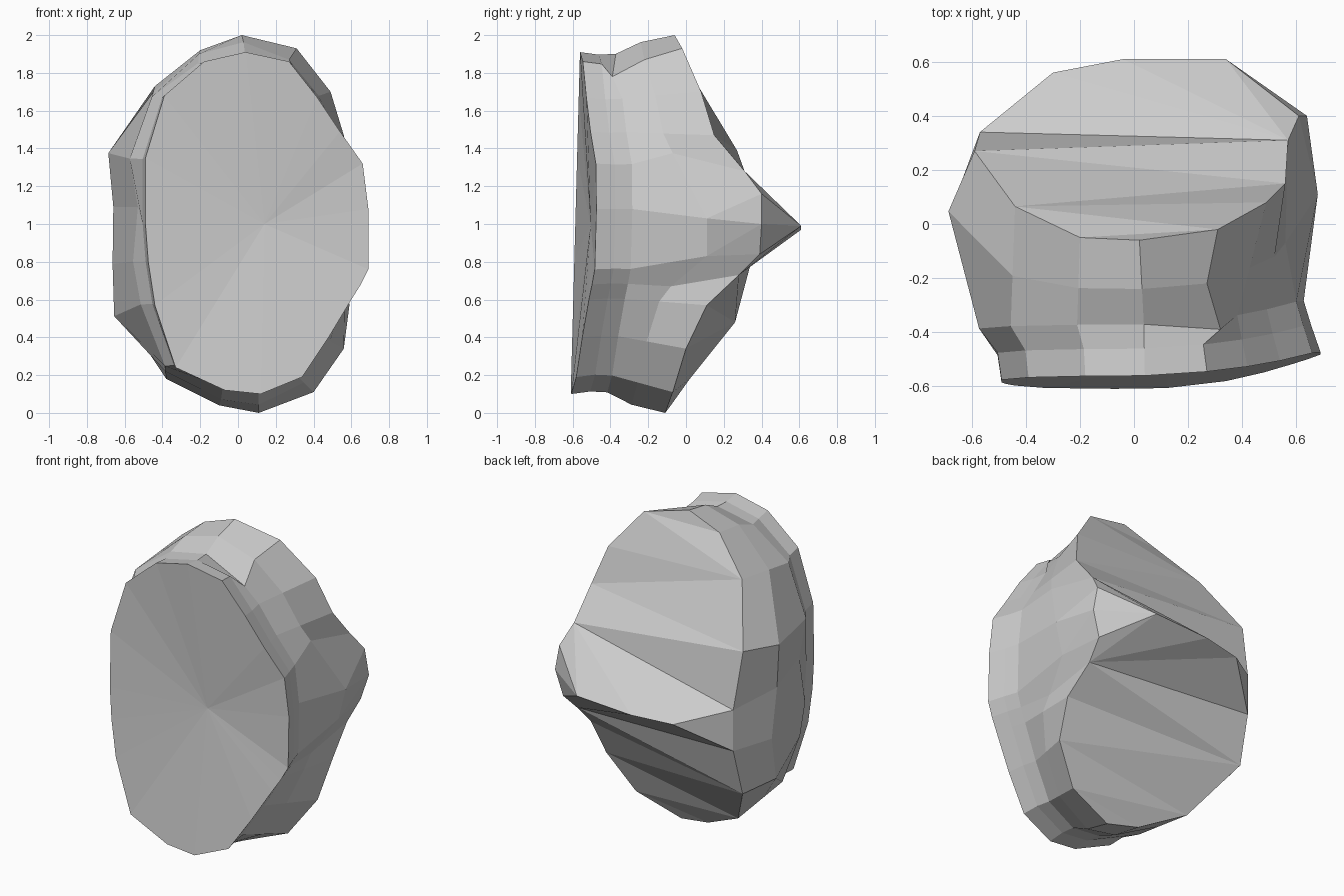
import bpy, bmesh
from mathutils import Vector

if "Cube" in bpy.data.objects:
    bpy.data.objects.remove(bpy.data.objects["Cube"])

# Front plate outline (x, z), clockwise from the top
PLATE = [(.04, 1.91), (.27, 1.86), (.42, 1.67), (.54, 1.49), (.66, 1.32),
         (.69, 1.08), (.69, .76), (.65, .68), (.60, .60), (.48, .40),
         (.34, .19), (.12, .10), (-.07, .12), (-.33, .24), (-.44, .57),
         (-.475, .80), (-.49, 1.0), (-.49, 1.35), (-.39, 1.68), (-.18, 1.86)]
# Rear edge (x, y, z), matching the plate point for point
REAR = [(.02, -.06, 2.0), (.31, -.02, 1.93), (.49, .08, 1.70), (.56, .15, 1.47), (.57, .31, 1.28),
        (.61, .40, 1.16), (.59, .39, .84), (.57, .28, .73), (.59, .11, .57), (.56, 0, .34),
        (.40, -.07, .11), (.11, -.11, 0), (-.10, -.08, .04), (-.38, .02, .18), (-.58, .26, .48),
        (-.57, .34, .78), (-.57, .34, 1.04), (-.59, .27, 1.39), (-.44, .065, 1.73), (-.20, -.05, 1.92)]
# Rear nose ridge, left to right, then its right corner
NOSE = [(-.30, .56, .96), (-.04, .61, .97), (.34, .61, .99), (.64, .40, 1.0)]
# Rear facets by rear-edge index; 20-23 are the nose points
FACETS = [(0, 1, 19), (1, 18, 19), (1, 2, 18), (2, 3, 18), (3, 17, 18), (3, 4, 17), (4, 16, 17),
          (4, 20, 16), (4, 21, 20), (4, 22, 21), (4, 5, 22), (5, 23, 22), (23, 6, 22),
          (6, 7, 22), (7, 21, 22), (7, 20, 21), (7, 15, 20), (15, 16, 20),
          (7, 14, 15), (7, 8, 14), (8, 9, 14), (9, 13, 14), (9, 10, 13), (10, 12, 13), (10, 11, 12)]


def plate_y(x, z):
    return -.613 + .027 * z + .23 * max(0, x) ** 2


def ring_from_plate(right, left, dz, dy):
    """Copy of the plate outline, resized on each side and moved back."""
    return [Vector((x * (right if x > 0 else left), plate_y(x, z) + dy, 1 + (z - 1) * dz))
            for x, z in PLATE]


# Cross-section rings from front to back
rim = ring_from_plate(1, 1, 1, 0)
groove = ring_from_plate(.95, 1.03, .985, .10)
neck = ring_from_plate(.91, 1.17, .99, .19)
neck[1] = Vector((.32, -.39, 1.78))
neck[16] = Vector((-.53, -.38, 1.09))
rear = [Vector(p) for p in REAR]
belly = []
for i, (a, b) in enumerate(zip(rear, neck)):
    t = .34 if 14 <= i <= 17 else .58
    p = a.lerp(b, t)
    p.x *= 1.175 if 14 <= i <= 17 else 1
    p.z += .02 if p.z > 1.8 else -.02 if p.z < .12 else 0
    p.z = max(p.z, .02)
    belly.append(p)
# Dents and bulge on the flanks
for i, p in {1: (.27, -.22, 1.87), 4: (.56, -.07, 1.375), 5: (.68, .11, 1.03),
             6: (.63, .11, .83), 7: (.57, -.08, .67), 16: (-.66, .03, 1.09)}.items():
    belly[i] = Vector(p)

# Body: loft the rings, fan the front, facet the rear
bm = bmesh.new()
rings = [[bm.verts.new(p) for p in ring] for ring in (rim, groove, neck, belly, rear)]
nose = [bm.verts.new(p) for p in NOSE]
n = len(PLATE)
for a, b in zip(rings, rings[1:]):
    for i in range(n):
        j = (i + 1) % n
        if b is rings[-1] and i == 5:
            # Flank facets meeting the nose corner
            for tri in ((a[i], nose[3], b[i]), (a[i], a[j], nose[3]), (a[j], b[j], nose[3])):
                bm.faces.new(tri)
        else:
            bm.faces.new((a[i], a[j], b[j], b[i]))
centre = bm.verts.new((.14, -.505, 1.0))
for i in range(n):
    bm.faces.new((rings[0][i], centre, rings[0][(i + 1) % n]))
back = rings[-1] + nose
for f in FACETS:
    bm.faces.new([back[i] for i in f])
bmesh.ops.recalc_face_normals(bm, faces=bm.faces)
mesh = bpy.data.meshes.new("faceted_rock")
bm.to_mesh(mesh)
bm.free()
bpy.context.collection.objects.link(bpy.data.objects.new("faceted_rock", mesh))
